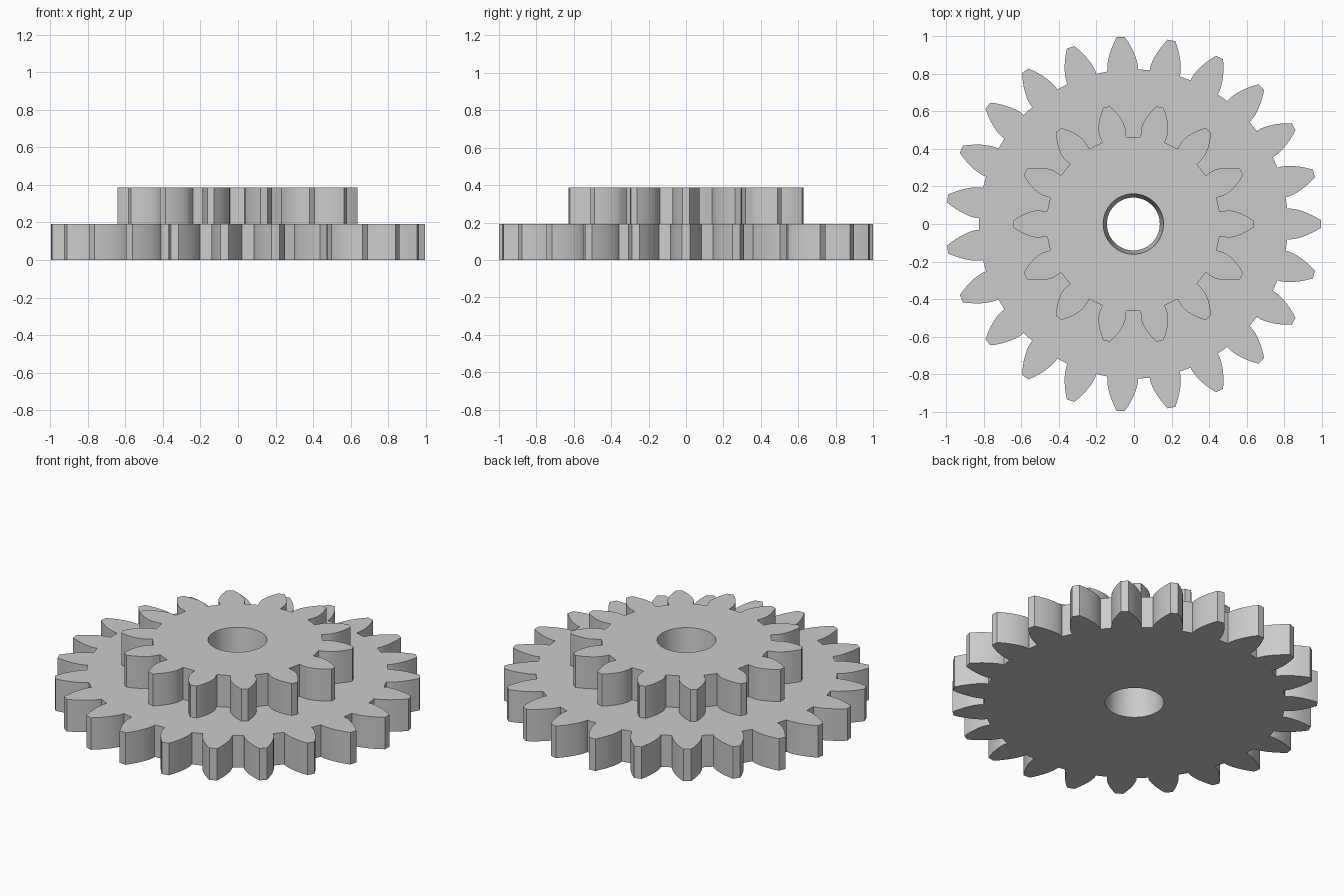
import bpy
import bmesh
from math import pi, sin, cos, tan, acos, radians, sqrt

cube = bpy.data.objects.get("Cube")
if cube:
    bpy.data.objects.remove(cube, do_unlink=True)

MODULE = 0.08
PRESSURE = radians(25)
THICK = 0.193
CENTRE_X = -0.0034
FLANK_STEPS = 8

grey = bpy.data.materials.new("plain grey")
grey.use_nodes = True
colour = (0.6, 0.6, 0.6, 1)
grey.diffuse_color = colour
grey.node_tree.nodes["Principled BSDF"].inputs["Base Color"].default_value = colour


def involute(a):
    return tan(a) - a


def gear_outline(teeth):
    """Involute gear outline, with one tooth pointing along +x."""
    pitch = MODULE * teeth / 2
    tip, root, base = pitch + MODULE, pitch - 1.19 * MODULE, pitch * cos(PRESSURE)
    start = max(base, root)
    flank = [(root, pi / (2 * teeth) + involute(PRESSURE))] if root < base - 0.001 else []
    for i in range(FLANK_STEPS + 1):
        r = start + (tip - start) * (i / FLANK_STEPS) ** 1.5
        half = pi / (2 * teeth) + involute(PRESSURE) - involute(acos(min(1, base / r)))
        flank.append((r, half))
    points = []
    for t in range(teeth):
        mid = 2 * pi * t / teeth
        tooth = [(r, mid - h) for r, h in flank] + [(r, mid + h) for r, h in reversed(flank)]
        points += [(r * cos(a), r * sin(a)) for r, a in tooth]
    return points


def make_object(name, bm):
    bmesh.ops.recalc_face_normals(bm, faces=bm.faces)
    mesh = bpy.data.meshes.new(name)
    bm.to_mesh(mesh)
    bm.free()
    mesh.materials.append(grey)
    obj = bpy.data.objects.new(name, mesh)
    obj.location.x = CENTRE_X
    bpy.context.collection.objects.link(obj)
    return obj


def make_gear(name, teeth, z):
    bm = bmesh.new()
    face = bm.faces.new([bm.verts.new((x, y, z)) for x, y in gear_outline(teeth)])
    ext = bmesh.ops.extrude_face_region(bm, geom=[face], use_keep_orig=True)
    top = [g for g in ext["geom"] if isinstance(g, bmesh.types.BMVert)]
    bmesh.ops.translate(bm, verts=top, vec=(0, 0, THICK))
    return make_object(name, bm)


def make_bore_cutter():
    """Bore that narrows slightly towards the joint between the gears."""
    bm = bmesh.new()
    n = 64
    rings = []
    for z, r in ((-0.05, 0.166), (THICK, 0.141), (2 * THICK + 0.05, 0.166)):
        rings.append([bm.verts.new((r * cos(2 * pi * i / n), r * sin(2 * pi * i / n), z))
                      for i in range(n)])
    for low, high in zip(rings, rings[1:]):
        for i in range(n):
            j = (i + 1) % n
            bm.faces.new((low[i], low[j], high[j], high[i]))
    bm.faces.new(rings[0])
    bm.faces.new(rings[-1])
    return make_object("bore_cutter", bm)


# Two stacked spur gears sharing one bore
gears = [make_gear("large_gear", 23, 0), make_gear("small_gear", 14, THICK)]
cutter = make_bore_cutter()
cutter.hide_render = True

for gear in gears:
    cut = gear.modifiers.new("bore", 'BOOLEAN')
    cut.operation = 'DIFFERENCE'
    cut.solver = 'EXACT'
    cut.object = cutter
    bpy.ops.object.select_all(action='DESELECT')
    gear.select_set(True)
    bpy.context.view_layer.objects.active = gear
    bpy.ops.object.modifier_apply(modifier=cut.name)
    bpy.ops.object.shade_smooth_by_angle(angle=radians(25))

bpy.data.objects.remove(cutter, do_unlink=True)
